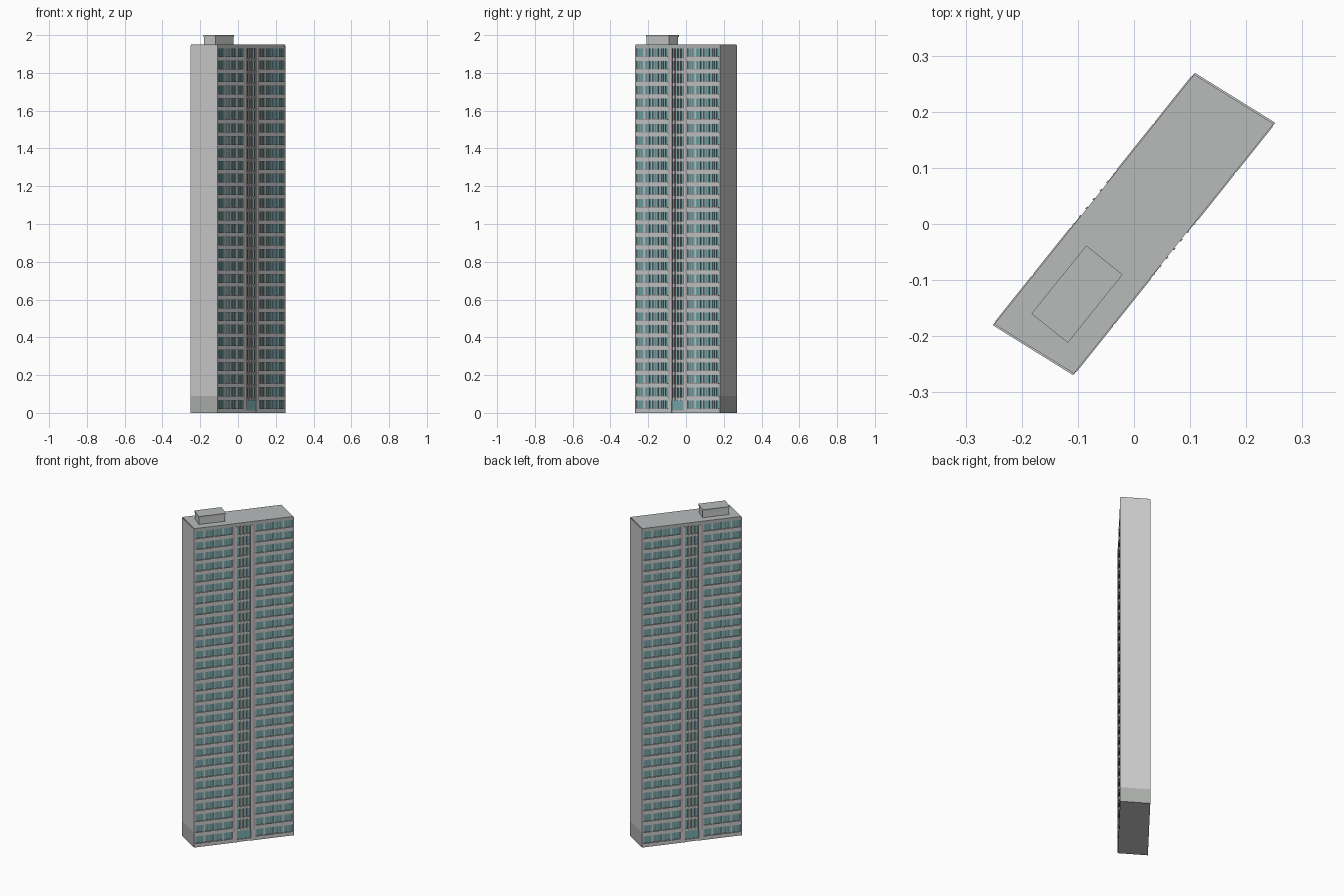
import bpy, bmesh
from mathutils import Matrix, Vector

if "Cube" in bpy.data.objects:
    bpy.data.objects.remove(bpy.data.objects["Cube"])

# Skewed plan: long axis A, short axis B (not quite square to each other)
A = Vector((0.18, 0.225, 0))
B = Vector((-0.0725, 0.045, 0))
HL, HW = A.length, B.length
A.normalize(); B.normalize()
FLOORS, ROOF = 29, 1.93
FH = ROOF / FLOORS


def material(name, c):
    m = bpy.data.materials.new(name)
    m.diffuse_color = (*c, 1)
    m.use_nodes = True
    m.node_tree.nodes["Principled BSDF"].inputs["Base Color"].default_value = m.diffuse_color
    return m


WALL = material("pale_concrete", (0.62, 0.64, 0.64))
ROOFM = material("roof_grey", (0.48, 0.50, 0.50))
BASE = material("base_grey", (0.42, 0.43, 0.42))
GLASS = material("teal_glass", (0.20, 0.42, 0.44))
FRAME = material("dark_frame", (0.16, 0.20, 0.20))
TRIM = material("brown_trim", (0.38, 0.33, 0.32))


class Part:
    """Collects skewed boxes into one mesh object."""
    def __init__(self, name, mat):
        self.name, self.mat, self.bm = name, mat, bmesh.new()

    def box(self, a0, a1, b0, b1, z0, z1, ax=A, bx=B, o=Vector((0, 0, 0))):
        v = [self.bm.verts.new(o + ax * a + bx * b + Vector((0, 0, z)))
             for z in (z0, z1) for a, b in ((a0, b0), (a1, b0), (a1, b1), (a0, b1))]
        for f in ((3, 2, 1, 0), (4, 5, 6, 7), (0, 1, 5, 4),
                  (1, 2, 6, 5), (2, 3, 7, 6), (3, 0, 4, 7)):
            self.bm.faces.new([v[i] for i in f])

    def front(self, t0, t1, depth, z0, z1):
        """Facade box: t runs 0..1 along the face, depth is inset from the outer line."""
        self.box((2 * t0 - 1) * HL, (2 * t1 - 1) * HL, -HW + depth, -HW + 0.012, z0, z1)

    def finish(self, both_sides=False):
        if both_sides:
            g = bmesh.ops.duplicate(self.bm, geom=self.bm.verts[:] + self.bm.edges[:] + self.bm.faces[:])
            vs = [e for e in g["geom"] if isinstance(e, bmesh.types.BMVert)]
            bmesh.ops.transform(self.bm, verts=vs, matrix=Matrix.Diagonal((-1, -1, 1, 1)))
        bmesh.ops.recalc_face_normals(self.bm, faces=self.bm.faces[:])
        me = bpy.data.meshes.new(self.name)
        self.bm.to_mesh(me)
        self.bm.free()
        me.materials.append(self.mat)
        bpy.context.collection.objects.link(bpy.data.objects.new(self.name, me))


# Inner core and roof slab
core = Part("tower_core", WALL)
core.box(-HL + 0.004, HL - 0.004, -HW + 0.009, HW - 0.009, 0, ROOF)
core.finish()
roof = Part("roof_slab", ROOFM)
roof.box(-HL + 0.003, HL - 0.003, -HW + 0.002, HW - 0.002, ROOF, 1.95)
roof.finish()

# Blank end walls with a darker base course
ends = Part("end_wall", WALL)
ends.box(-HL, -HL + 0.006, -HW + 0.001, HW - 0.001, 0.09, 1.945)
ends.finish(True)
base = Part("end_wall_base", BASE)
base.box(-HL, -HL + 0.006, -HW + 0.001, HW - 0.001, 0, 0.09)
base.finish(True)

# Facade: four window bays around a central stair bay
BAYS = [(0.015, 0.195), (0.205, 0.385), (0.615, 0.795), (0.805, 0.985)]
glass, frames = Part("window_glass", GLASS), Part("window_mullions", FRAME)
bands, ledges = Part("floor_bands", WALL), Part("floor_ledges", TRIM)
for i in range(FLOORS):
    z = i * FH
    sill, head = z + 0.024, z + FH
    for t0, t1 in BAYS:
        bands.front(t0, t1, 0.001, z, sill)
        glass.front(t0, t1, 0.006, sill, head)
        w = t1 - t0
        for k in range(1, 6):
            t = t0 + w * k / 6
            frames.front(t - 0.002, t + 0.002, 0.004, sill, head)
        # wall pier in the middle of each bay
        bands.front(t0 + w * 0.46, t0 + w * 0.54, 0.0035, sill, head)
        ledges.front(t0, t1, 0.0, sill - 0.003, sill)
    # central bay
    bands.front(0.43, 0.57, 0.004, z, z + 0.016)
    glass.front(0.43, 0.57, 0.007, z + 0.016, head)
    ledges.front(0.43, 0.57, 0.003, z + 0.013, z + 0.016)
glass.finish(True)
frames.finish(True)
bands.finish(True)
ledges.finish(True)

# Full-height piers between bays
piers = Part("vertical_piers", WALL)
for t0, t1 in ((0.004, 0.015), (0.195, 0.205), (0.385, 0.43),
               (0.57, 0.615), (0.795, 0.805), (0.985, 0.996)):
    piers.front(t0, t1, 0.001, 0, ROOF)
piers.finish(True)
fins = Part("stair_bay_fins", TRIM)
for t in (0.4, 0.432, 0.465, 0.5, 0.535, 0.568, 0.6):
    fins.front(t - 0.004, t + 0.004, 0.0, FH, ROOF)
fins.finish(True)

# Rooftop plant room, square in plan
P = Vector((0.098, 0.122, 0)).normalized()
Q = Vector((-P.y, P.x, 0))
C = Vector((-0.1015, -0.125, 0))
room = Part("plant_room", WALL)
room.box(-0.076, 0.076, -0.039, 0.039, 1.95, 1.99, P, Q, C)
room.finish()
cap = Part("plant_room_roof", ROOFM)
cap.box(-0.078, 0.078, -0.0415, 0.0415, 1.99, 2.0, P, Q, C)
cap.finish()
